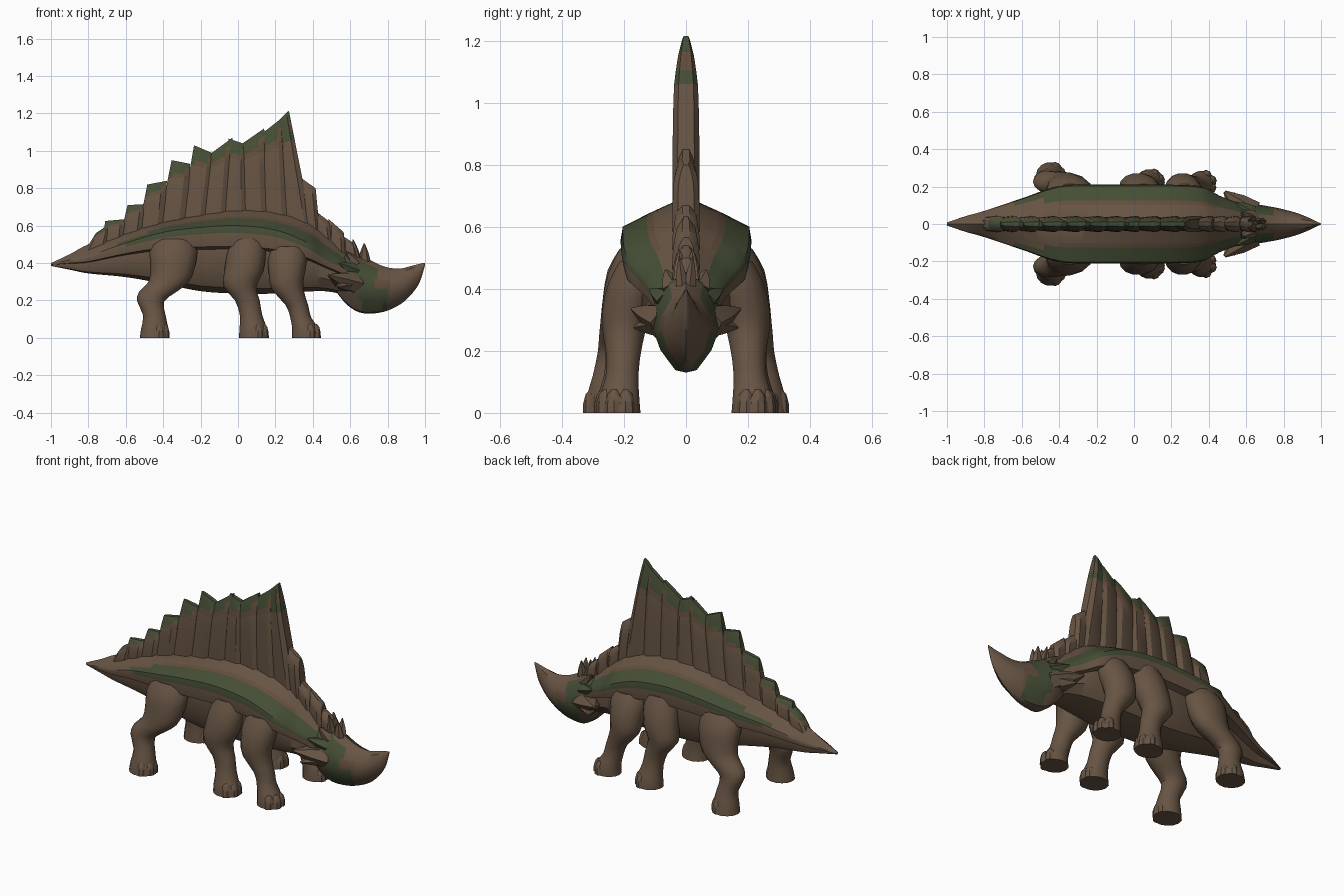
import bpy, bmesh, math
from mathutils import Vector

if "Cube" in bpy.data.objects:
    bpy.data.objects.remove(bpy.data.objects["Cube"])


def material(name, rgb):
    m = bpy.data.materials.new(name)
    m.diffuse_color = (*rgb, 1)
    m.use_nodes = True
    m.node_tree.nodes["Principled BSDF"].inputs["Base Color"].default_value = m.diffuse_color
    return m


MATS = [material("hide brown", (.137, .09, .058)),
        material("moss green", (.06, .076, .036)),
        material("rust brown", (.125, .075, .045))]


def finish(bm, name, angle=35, mirror=False):
    bmesh.ops.recalc_face_normals(bm, faces=bm.faces)
    me = bpy.data.meshes.new(name)
    bm.to_mesh(me)
    bm.free()
    for m in MATS:
        me.materials.append(m)
    ob = bpy.data.objects.new(name, me)
    bpy.context.collection.objects.link(ob)
    if mirror:
        ob.modifiers.new("mirror", 'MIRROR').use_axis = (False, True, False)
    bpy.ops.object.select_all(action='DESELECT')
    bpy.context.view_layer.objects.active = ob
    ob.select_set(True)
    bpy.ops.object.shade_smooth_by_angle(angle=math.radians(angle))
    return ob


def loft(bm, rings, paint=None):
    """Skin closed rings; paint(row, column, centre) gives the colour slot."""
    vs = [[bm.verts.new(p) for p in r] for r in rings]
    n = len(vs[0])
    for i in range(len(vs) - 1):
        for j in range(n):
            f = bm.faces.new((vs[i][j], vs[i][(j + 1) % n],
                              vs[i + 1][(j + 1) % n], vs[i + 1][j]))
            if paint:
                f.material_index = paint(i, j, f.calc_center_median())
    for row, i in ((vs[0], 0), (vs[-1], len(vs) - 2)):
        f = bm.faces.new(row)
        if paint:
            f.material_index = paint(i, 0, f.calc_center_median())


def spline(rows, steps):
    """Catmull-Rom through rows of numbers."""
    out = []
    for i in range(len(rows) - 1):
        a, b, c, d = (rows[min(max(k, 0), len(rows) - 1)] for k in range(i - 1, i + 3))
        for s in range(steps):
            t = s / steps
            out.append([q + .5 * t * (r - p + t * (2 * p - 5 * q + 4 * r - s_ + t * (3 * (q - r) + s_ - p)))
                        for p, q, r, s_ in zip(a, b, c, d)])
    return out + [list(rows[-1])]


def both_sides(x, half):
    """Ring from a half outline that starts and ends on the centre plane."""
    return [(x, y, z) for y, z in half] + [(x, -y, z) for y, z in half[-2:0:-1]]


# Body: x, ridge z, rim z, half width, belly z, belly half width
BODY = [(-1, .40, .393, .008, .385, .004), (-.9, .447, .415, .042, .365, .02),
        (-.8, .50, .435, .07, .345, .035), (-.6, .572, .505, .137, .325, .08),
        (-.4, .628, .562, .203, .29, .13), (-.2, .668, .588, .21, .25, .16),
        (0, .697, .597, .21, .237, .165), (.2, .686, .573, .21, .237, .16),
        (.36, .64, .51, .2, .247, .14), (.46, .58, .445, .15, .25, .115),
        (.55, .50, .395, .115, .235, .09), (.62, .44, .34, .085, .21, .06)]
rows = spline(BODY, 5)


def ridge(x):
    for a, b in zip(rows, rows[1:]):
        if x <= b[0]:
            return a[1] + (b[1] - a[1]) * (x - a[0]) / (b[0] - a[0])
    return rows[-1][1]


rings = []
for x, top, rim, w, low, bw in rows:
    slope = lambda f: (w * f, top + (rim - top) * f ** 1.1)
    lip = rim - .3 * (rim - low)
    rings.append(both_sides(x, [
        (0, top), slope(.5), slope(.6), slope(.78), slope(.97),
        (w, rim - .1 * (rim - low)), (w * .95, lip),
        (bw, lip - .06 * (lip - low)), (bw, lip - .5 * (lip - low)),
        (bw * .68, low + .12 * (lip - low)), (0, low)]))


def body_paint(i, j, c):
    band = min(j, 19 - j)
    rear = {2: -.5, 3: -.64, 4: -.6}.get(band, 9)
    if rear < c.x < .6:
        return 1
    return 2 if band == 1 and -.4 < c.x < .45 else 0


bm = bmesh.new()
loft(bm, rings, body_paint)
finish(bm, "armoured_body")

# Head: x, top z, widest z, half width, jaw z, jaw half width
HEAD = [(.53, .44, .32, .09, .24, .05), (.58, .465, .30, .115, .18, .05),
        (.64, .455, .275, .108, .14, .04), (.70, .42, .265, .098, .13, .03),
        (.78, .382, .265, .083, .14, .022), (.86, .37, .275, .062, .175, .012),
        (.92, .383, .305, .04, .225, .008), (.97, .396, .35, .016, .295, .004),
        (1.0, .402, .398, .003, .39, .001)]
rings = [both_sides(x, [(0, t), (w * .5, t - .18 * (t - m)), (w * .85, m + .4 * (t - m)), (w, m),
                        (w * .78, m - .5 * (m - l)), (lw, l + .05 * (m - l)), (0, l)])
         for x, t, m, w, l, lw in spline(HEAD, 5)]


def head_paint(i, j, c):
    band = min(j, 11 - j)
    # Green patches: brow and a slanting cheek stripe
    lo, hi = ((.53, .66), (.53, .75), (.56, .73), (.64, .79), (.66, .80), (2, 2))[band]
    if lo < c.x < hi:
        return 1
    return 2 if band in (2, 3) and .6 < c.x < .82 else 0


bm = bmesh.new()
loft(bm, rings, head_paint)
finish(bm, "horned_head")


# Frill spikes on both sides of the head
def spike(bm, base, tip, rx, slot=0):
    base, tip = Vector(base), Vector(tip)
    q = (tip - base).to_track_quat('Z', 'Y')
    loft(bm, [[p + q @ Vector((rx * s * math.cos(a), rx * s * .7 * math.sin(a), 0))
               for a in (k * math.pi / 3 for k in range(6))]
              for p, s in ((base, 1), (base.lerp(tip, .5), .66), (tip, .1))],
         lambda i, j, c: slot)


bm = bmesh.new()
for base, tip, r, slot in [((.61, .05, .29), (.485, .172, .335), .09, 0),
                           ((.60, .05, .29), (.53, .165, .275), .075, 0),
                           ((.61, .05, .36), (.54, .115, .40), .06, 1),
                           ((.62, .035, .40), (.58, .065, .46), .05, 0),
                           ((.675, .012, .41), (.675, .022, .505), .034, 0),
                           ((.63, .012, .43), (.615, .022, .525), .034, 0)]:
    spike(bm, base, tip, r, slot)
finish(bm, "frill_spikes", mirror=True)

# Sail plates: base x from/to, then rear and front upper corners (x, z)
PLATES = [(-.84, -.69, -.76, .56, -.68, .615), (-.73, -.61, -.71, .625, -.60, .635),
          (-.64, -.51, -.59, .71, -.50, .715), (-.54, -.40, -.485, .82, -.38, .84),
          (-.43, -.28, -.355, .95, -.255, .93), (-.31, -.17, -.235, 1.03, -.13, .985),
          (-.20, -.06, -.16, .975, -.03, 1.07), (-.09, .05, -.05, 1.065, .04, 1.035),
          (.02, .16, .01, 1.03, .14, 1.12), (.13, .27, .125, 1.09, .24, 1.18),
          (.24, .40, .22, 1.165, .272, 1.215), (.36, .44, .33, .86, .415, .80),
          (.41, .51, .40, .69, .49, .62), (.48, .58, .485, .635, .565, .565),
          (.56, .66, .56, .545, .63, .50)]


def sail_paint(n, i, j):
    """Green tips that run further down the rear edge of each plate."""
    if n > 10:
        return 0
    if i >= 5 or i == 4 and j not in (2, 3, 4) or i == 3 and (j in (0, 6, 7) or n == 10):
        return 1
    return 2 if i >= 3 else 0


bm = bmesh.new()
for n, (b0, b1, t0, z0, t1, z1) in enumerate(PLATES):
    rings = []
    for t, thick in ((0, 1), (.3, 1.05), (.6, 1), (.76, .92), (.83, .8), (.92, .6), (1, .3)):
        ring = []
        for u, y in ((0, .018), (.18, .034), (.75, .042), (1, .026),
                     (1, -.026), (.75, -.042), (.18, -.034), (0, -.018)):
            bx, tx = b0 + (b1 - b0) * u, t0 + (t1 - t0) * u
            bz, tz = ridge(bx) - .05, z0 + (z1 - z0) * u
            ring.append((bx + (tx - bx) * t, y * thick, bz + (tz - bz) * t))
        rings.append(ring)
    loft(bm, rings, lambda i, j, c: sail_paint(n, i, j))
finish(bm, "back_sail", 30)

# Legs: x, y, z, x radius, y radius down from the hip
LEGS = {
    "rear_legs": [(-.34, .13, .53, .11, .085), (-.345, .165, .46, .128, .09),
                  (-.35, .19, .37, .118, .08), (-.37, .205, .30, .108, .072),
                  (-.43, .22, .245, .1, .062), (-.467, .23, .195, .072, .056),
                  (-.447, .245, .12, .06, .057), (-.445, .255, .05, .073, .068),
                  (-.445, .258, 0, .08, .074)],
    "middle_legs": [(.05, .13, .53, .09, .085), (.045, .165, .45, .104, .088),
                    (.03, .19, .35, .104, .082), (.01, .2, .275, .088, .07),
                    (.05, .205, .2, .066, .055), (.07, .212, .12, .06, .054),
                    (.082, .222, .05, .074, .066), (.085, .222, 0, .08, .072)],
    "front_legs": [(.27, .13, .49, .09, .085), (.265, .162, .42, .105, .09),
                   (.26, .19, .33, .094, .082), (.265, .2, .26, .085, .07),
                   (.315, .202, .175, .06, .055), (.335, .207, .11, .056, .055),
                   (.36, .215, .05, .07, .066), (.363, .215, 0, .075, .07)]}
for name, path in LEGS.items():
    bm = bmesh.new()
    loft(bm, [[(x + rx * math.cos(a), y + ry * math.sin(a), z)
               for a in (k * math.tau / 14 for k in range(14))]
              for x, y, z, rx, ry in spline(path, 2)])
    # Toes fan forward and outward
    fx, fy = path[-1][:2]
    for ang in (-25, 20, 65):
        c, s = math.cos(math.radians(ang)), math.sin(math.radians(ang))
        loft(bm, [[(fx + c * .052 + r * math.cos(a), fy + s * .048 + r * math.sin(a), z)
                   for a in (k * math.tau / 8 for k in range(8))]
                  for z, r in ((0, .031), (.03, .03), (.06, .022), (.075, .008))])
    finish(bm, name, 40, mirror=True)
